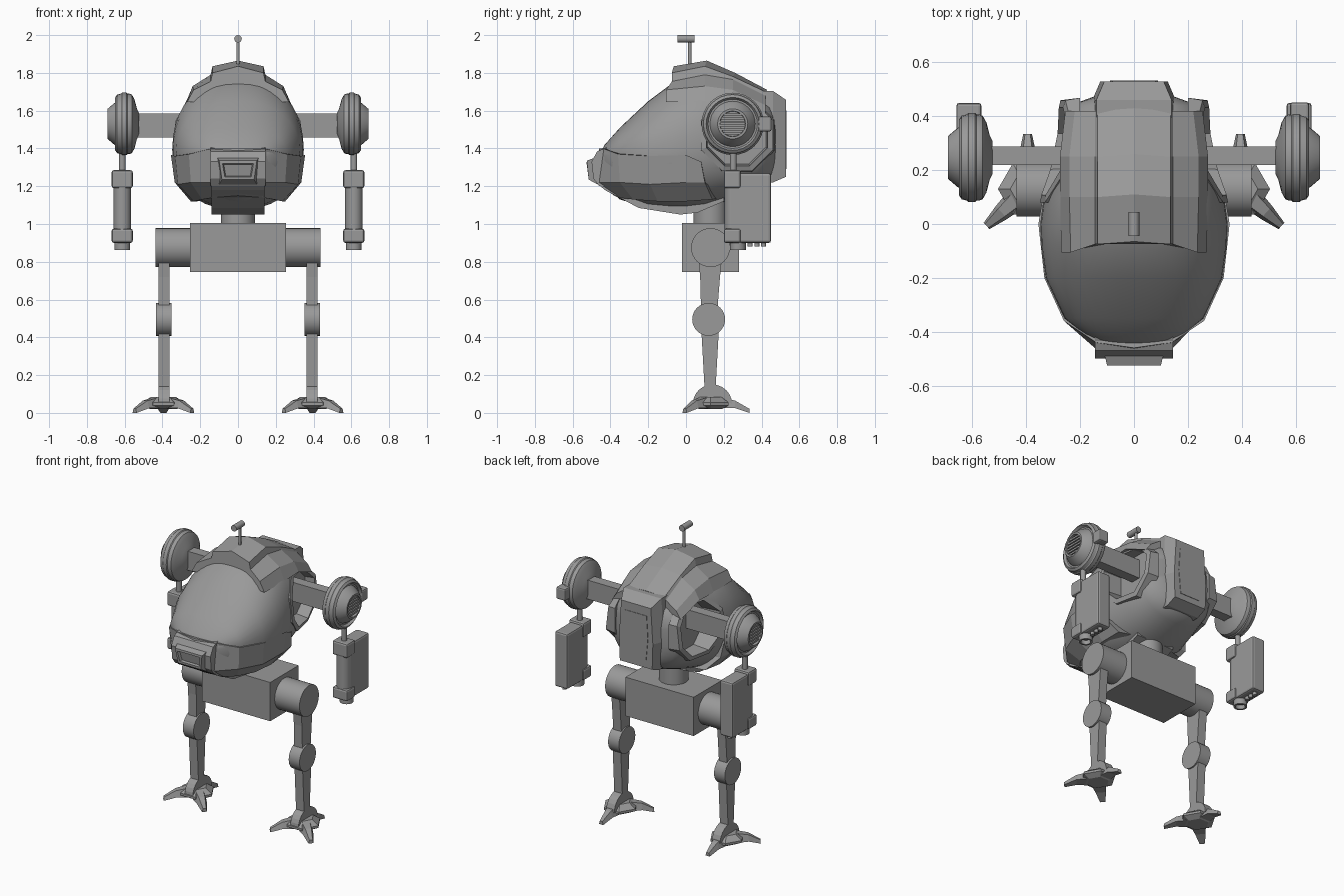
import bpy, bmesh, math
from mathutils import Vector

if "Cube" in bpy.data.objects:
    bpy.data.objects.remove(bpy.data.objects["Cube"])

grey = bpy.data.materials.new("grey_metal")
grey.diffuse_color = (0.32, 0.32, 0.32, 1)
grey.use_nodes = True
grey.node_tree.nodes["Principled BSDF"].inputs["Base Color"].default_value = grey.diffuse_color


def finish(name, bm, smooth=None, bevel=0):
    """Turn a bmesh into a named object."""
    bmesh.ops.recalc_face_normals(bm, faces=bm.faces)
    me = bpy.data.meshes.new(name)
    bm.to_mesh(me)
    bm.free()
    me.materials.append(grey)
    if smooth:
        me.shade_smooth()
        me.set_sharp_from_angle(angle=math.radians(smooth))
    ob = bpy.data.objects.new(name, me)
    bpy.context.collection.objects.link(ob)
    if bevel:
        m = ob.modifiers.new("bevel", "BEVEL")
        m.width, m.segments = bevel, 2
    return ob


def loft(name, rings, caps=True, closed=False, smooth=None, bevel=0):
    """Skin a list of equal-length point rings."""
    bm = bmesh.new()
    vs = [[bm.verts.new(p) for p in r] for r in rings]
    n = len(rings[0])
    pairs = list(zip(vs, vs[1:])) + ([(vs[-1], vs[0])] if closed else [])
    for a, b in pairs:
        for i in range(n):
            j = (i + 1) % n
            bm.faces.new((a[i], a[j], b[j], b[i]))
    if caps:
        bm.faces.new(vs[0])
        bm.faces.new(vs[-1])
    return finish(name, bm, smooth, bevel)


def box(name, x, y, z, bevel=0):
    rect = [(x[0], y[0]), (x[1], y[0]), (x[1], y[1]), (x[0], y[1])]
    return loft(name, [[(a, b, h) for a, b in rect] for h in z], bevel=bevel)


def lathe(name, profile, c, axis, n=32, smooth=40):
    """Revolve (radius, distance) pairs about an axis through c."""
    axis = Vector(axis)
    u = Vector((0, 0, 1)) if abs(axis.z) < .5 else Vector((1, 0, 0))
    v = axis.cross(u)
    rings = []
    for r, d in profile:
        rings.append([Vector(c) + axis * d + r * (math.cos(t) * u + math.sin(t) * v)
                      for t in (2 * math.pi * i / n for i in range(n))])
    return loft(name, rings, smooth=smooth)


def prism(name, pts, x0, x1, bevel=0):
    """Extrude a (y, z) outline along x."""
    return loft(name, [[(x, y, z) for y, z in pts] for x in (x0, x1)], bevel=bevel)


def both(half):
    """Complete a half ring that starts and ends on x = 0."""
    return half + [(-x, y, z) for x, y, z in reversed(half[1:-1])]


# Egg-shaped cabin: superellipse sections along y (y, half width, bottom, top, widest z)
sections = [(-.465, .07, 1.25, 1.36, 1.32), (-.43, .16, 1.2, 1.42, 1.36),
            (-.35, .258, 1.13, 1.51, 1.37), (-.2, .328, 1.085, 1.65, 1.37),
            (-.08, .345, 1.075, 1.74, 1.38), (0, .348, 1.075, 1.77, 1.39),
            (.1, .335, 1.085, 1.795, 1.4), (.25, .305, 1.13, 1.77, 1.42),
            (.38, .28, 1.18, 1.69, 1.44), (.44, .24, 1.21, 1.65, 1.45),
            (.48, .13, 1.26, 1.6, 1.45)]


def egg(s):
    y, w, lo, hi, mid = s
    ring = []
    for i in range(40):
        c, q = math.cos(math.pi * i / 20), math.sin(math.pi * i / 20)
        h = hi - mid if q > 0 else mid - lo
        ring.append((math.copysign(abs(c) ** .9, c) * w, y,
                     mid + math.copysign(abs(q) ** .9, q) * h))
    return ring


cabin = loft("cabin", [egg(s) for s in sections], smooth=35)

# Lower jaw panels and keel plate
loft("jaw", [
    both([(0, -.46, 1.40), (.14, -.44, 1.40), (.26, -.36, 1.37), (.333, -.2, 1.36),
          (.355, 0, 1.365), (.342, .08, 1.33), (0, .1, 1.33)]),
    both([(0, -.485, 1.23), (.14, -.465, 1.22), (.25, -.35, 1.22), (.318, -.19, 1.21),
          (.335, 0, 1.22), (.325, .1, 1.22), (0, .12, 1.22)]),
    both([(0, -.38, 1.15), (.13, -.36, 1.14), (.19, -.28, 1.13), (.235, -.15, 1.12),
          (.25, 0, 1.12), (.24, .14, 1.13), (0, .2, 1.14)])])
prism("keel_plate", [(-.475, 1.22), (-.43, 1.18), (-.25, 1.085), (-.03, 1.05), (.06, 1.06),
                     (.2, 1.12), (.2, 1.2), (-.42, 1.25)], -.14, .14)

# Nose plate with a protruding framed snout
prism("nose_plate", [(-.42, 1.405), (-.47, 1.385), (-.5, 1.33), (-.49, 1.24), (-.46, 1.2),
                     (-.4, 1.2)], -.145, .145)


def rect_xz(w0, w1, y0, y1, z0, z1):
    return [(-w0, y0, z0), (w0, y0, z0), (w1, y1, z1), (-w1, y1, z1)]


loft("snout", [rect_xz(.1, .115, -.47, -.46, 1.21, 1.36), rect_xz(.085, .1, -.515, -.525, 1.235, 1.335),
               rect_xz(.07, .082, -.516, -.526, 1.25, 1.32), rect_xz(.065, .075, -.5, -.51, 1.255, 1.315)])

# Roof hood with raised centre strip and side wings
hood = []
for y, zc, zs, zb, xw, zw, zl in [(-.075, 1.835, 1.8, 1.755, .235, 1.71, 1.645),
                                  (.1, 1.865, 1.835, 1.79, .24, 1.73, 1.645),
                                  (.25, 1.8, 1.78, 1.765, .24, 1.71, 1.65),
                                  (.42, 1.71, 1.7, 1.68, .22, 1.63, 1.58)]:
    wing = y - .03 if y < 0 else y
    hood.append(both([(0, y + .01, zc), (.135, y, zs), (.145, y, zb), (xw, wing, zw),
                      (xw + .035, wing, zl), (0, y, zl)]))
loft("roof_hood", hood)

# Rear hatch with a thin panel
loft("rear_hatch", [
    [(-.12, y, 1.22 + k), (.12, y, 1.22 + k), (.155 - k, y, 1.42), (.14 - k, y, 1.705 - 1.6 * k),
     (-.14 + k, y, 1.705 - 1.6 * k), (-.155 + k, y, 1.42)]
    for y, k in ((.36, 0), (.46, 0), (.53, .03))])
loft("hatch_panel", [[(-.075, y, 1.29), (.075, y, 1.29), (.09, y, 1.45), (.08, y, 1.6),
                      (-.08, y, 1.6), (-.09, y, 1.45)] for y in (.528, .533)])

# Antenna
lathe("antenna_post", [(.009, 1.82), (.009, 1.98)], (0, .02, 0), (0, 0, 1), 12)
lathe("antenna_head", [(.02, -.045), (.02, .045)], (0, 0, 1.98), (0, 1, 0), 16)

# Neck and pelvis
lathe("neck", [(.09, .98), (.09, 1.14)], (0, .13, 0), (0, 0, 1))
box("pelvis", (-.253, .253), (-.02, .28), (.745, 1.005))


def octagon(r):
    return [(.27 + r * math.cos(a), 1.47 + r * math.sin(a))
            for a in (math.pi * (i + .5) / 4 for i in range(8))]


def hull_x(y, z):
    return .352 - .2 * (y - .07) - 1.2 * (z - 1.42) ** 2


for s, side in ((1, "right"), (-1, "left")):
    # Shoulder opening cut into the cabin, with a raised rim
    cutter = prism(side + "_opening_cutter", octagon(.175), s * .2, s * .6)
    cutter.hide_render = True
    cutter.hide_set(True)
    m = cabin.modifiers.new("opening", "BOOLEAN")
    m.operation, m.object, m.solver = "DIFFERENCE", cutter, "EXACT"
    loft(side + "_opening_rim", [[(s * (.2 if deep else hull_x(y, z)), y, z) for y, z in octagon(r)]
         for r, deep in ((.215, 1), (.205, 0), (.175, 0), (.165, 1))], caps=False, closed=True)

    # Arm beam and shoulder wheel
    box(side + "_arm_beam", (s * .18, s * .56), (.22, .288), (1.458, 1.585))
    wheel = (0, .247, 1.53)
    lathe(side + "_shoulder_wheel", [(.06, .525), (.08, .535), (.13, .548), (.155, .562), (.16, .575),
          (.16, .585), (.165, .59), (.165, .615), (.16, .62), (.155, .64), (.14, .65), (.13, .635),
          (.12, .635), (.11, .655), (.08, .69), (.068, .69), (.066, .672)], wheel, (s, 0, 0), 32, 30)
    for i in range(6):
        z = -.05 + i * .02
        w = math.sqrt(.068 ** 2 - z * z)
        box(side + "_vent_slat", (s * .668, s * .684), (.247 - w, .247 + w), (1.524 + z, 1.536 + z))

    # Hanging gun pod
    gx = s * .613
    lathe(side + "_pod_rod", [(.018, 1.24), (.018, 1.4)], (gx, .25, 0), (0, 0, 1), 16)
    box(side + "_pod_body", (gx - .047, gx + .047), (.235, .45), (.9, 1.27), bevel=.012)
    for z in ((.9, .975), (1.19, 1.285)):
        box(side + "_pod_band", (gx - .056, gx + .056), (.2, .29), z, bevel=.012)
    lathe(side + "_pod_barrel", [(.046, .95), (.046, 1.22)], (gx, .25, 0), (0, 0, 1), 20)
    lathe(side + "_pod_muzzle", [(.042, .92), (.042, .862), (.03, .862), (.03, .89)],
          (gx, .275, 0), (0, 0, 1), 20)
    for y in (.34, .375, .41):
        lathe(side + "_small_muzzle", [(.014, .91), (.014, .88)], (gx, y, 0), (0, 0, 1), 10)

    # Hip, leg and knee
    lathe(side + "_hip", [(.103, .25), (.103, .437)], (0, .13, .875), (s, 0, 0))
    x0, x1 = s * .362, s * .422
    prism(side + "_upper_leg", [(.065, .82), (.19, .82), (.18, .72), (.165, .53), (.08, .53), (.075, .72)], x0, x1)
    lathe(side + "_knee", [(.087, .353), (.087, .433)], (0, .12, .495), (s, 0, 0))
    prism(side + "_lower_leg", [(.08, .46), (.175, .46), (.155, .1), (.1, .1)], x0, x1)
    arc = [(.14 + .103 * math.cos(a), .05 + .1 * math.sin(a))
           for a in (math.pi * i / 12 for i in range(13))]
    prism(side + "_ankle", arc, x0, x1)

    # Six-sided foot with three claws
    fx, fy = s * .395, .13
    lathe(side + "_foot_hub", [(.07, .02), (.11, .04), (.11, .055), (.065, .085)],
          (fx, fy, 0), (0, 0, 1), 6, None)
    for ang in (90, -42, -138):
        a = math.radians(ang)
        d, p = Vector((math.cos(a), math.sin(a), 0)), Vector((-math.sin(a), math.cos(a), 0))
        rings = []
        for dist, w, lo, hi in ((.06, .042, .025, .08), (.13, .032, .025, .065), (.205, .016, 0, .022)):
            c = Vector((fx, fy, 0)) + d * dist
            rings.append([c + p * q + Vector((0, 0, h)) for q, h in
                          ((-w, lo), (w, lo), (w * .6, hi), (-w * .6, hi))])
        loft(side + "_claw", rings)

# Small catch on the back of the right wheel
box("right_wheel_catch", (.58, .65), (.38, .452), (1.49, 1.57), bevel=.01)
